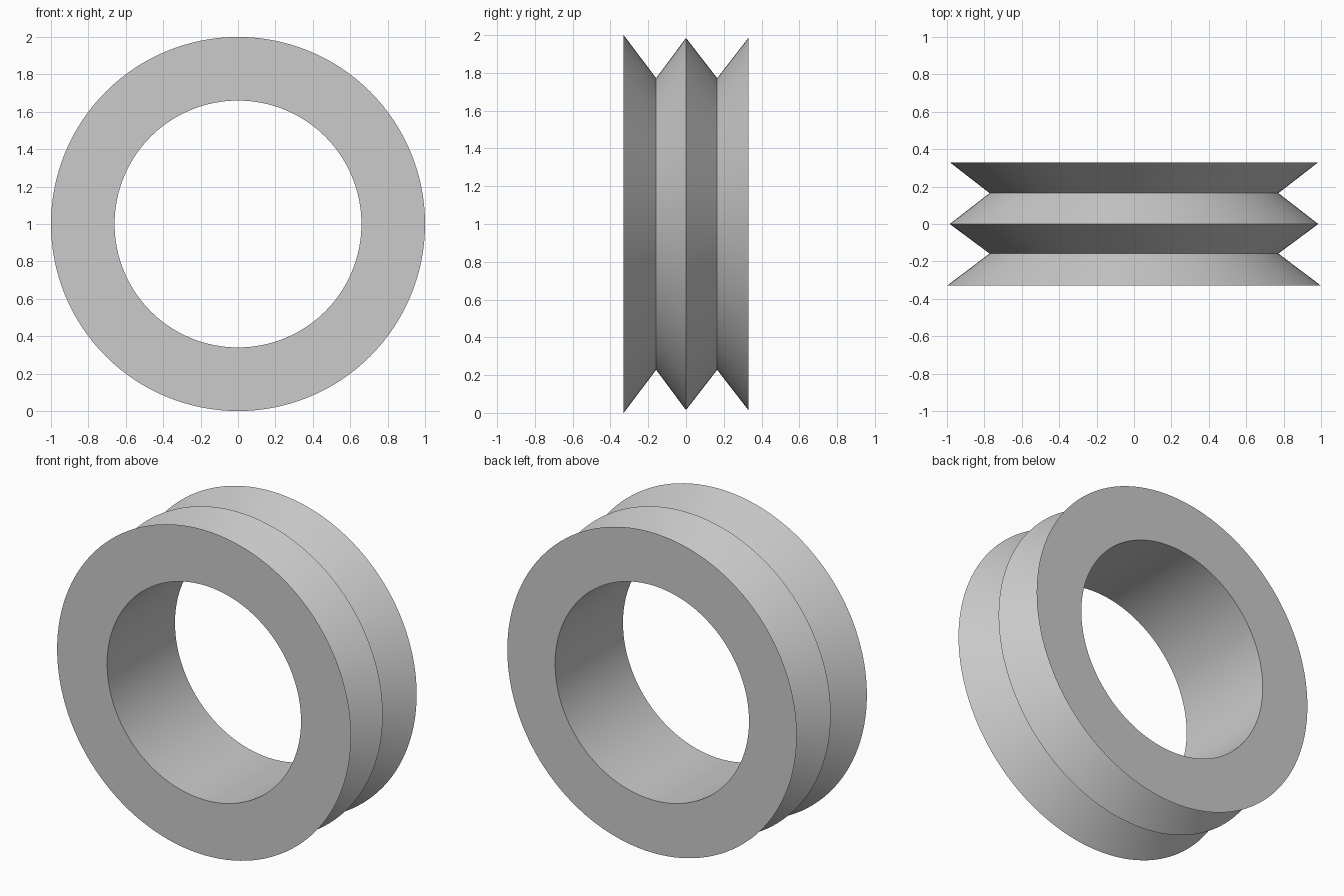
import bpy
import math

SEGMENTS = 128
CENTRE_Z = 1.0

cube = bpy.data.objects.get("Cube")
if cube:
    bpy.data.objects.remove(cube, do_unlink=True)

# Plain grey for the whole wheel
grey = bpy.data.materials.new("light_grey")
grey.use_nodes = True
colour = (0.6, 0.6, 0.6, 1.0)
grey.diffuse_color = colour
grey.node_tree.nodes["Principled BSDF"].inputs["Base Color"].default_value = colour

# Closed cross-section (radius, y): bore, flat ends, two V grooves
profile = [
    (0.66, -0.33), (1.0, -0.33), (0.772, -0.158), (0.985, 0.0),
    (0.772, 0.165), (0.985, 0.33), (0.66, 0.33),
]


def revolve(name, section, material):
    """Sweep a closed section around the y axis."""
    n = len(section)
    verts, faces = [], []
    for i in range(SEGMENTS):
        a = 2 * math.pi * i / SEGMENTS
        verts += [(r * math.cos(a), y, r * math.sin(a)) for r, y in section]
        here, there = i * n, (i + 1) % SEGMENTS * n
        for j in range(n):
            k = (j + 1) % n
            faces.append((here + j, here + k, there + k, there + j))
    mesh = bpy.data.meshes.new(name)
    mesh.from_pydata(verts, [], faces)
    mesh.materials.append(material)
    obj = bpy.data.objects.new(name, mesh)
    bpy.context.collection.objects.link(obj)
    return obj


wheel = revolve("grooved_ring", profile, grey)
wheel.location.z = CENTRE_Z

# Round surfaces smooth, groove edges crisp
bpy.ops.object.select_all(action="DESELECT")
wheel.select_set(True)
bpy.context.view_layer.objects.active = wheel
bpy.ops.object.shade_smooth_by_angle(angle=math.radians(30))
